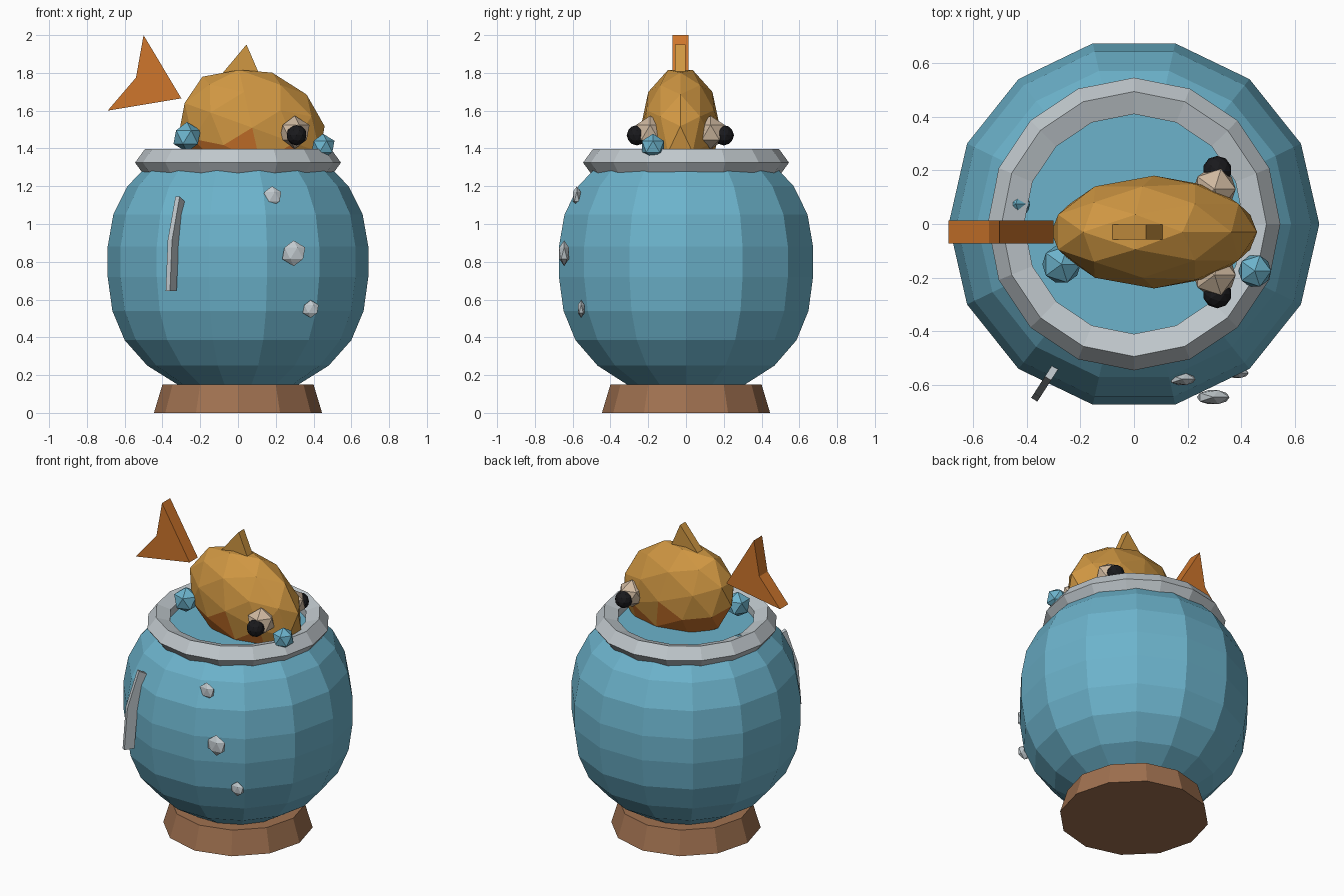
import bpy, bmesh
from math import cos, sin, pi, radians
from mathutils import Matrix, Vector

cube = bpy.data.objects.get("Cube")
if cube:
    bpy.data.objects.remove(cube, do_unlink=True)


def material(name, r, g, b):
    m = bpy.data.materials.new(name)
    m.use_nodes = True
    m.diffuse_color = (r, g, b, 1)
    bsdf = next(n for n in m.node_tree.nodes if n.type == 'BSDF_PRINCIPLED')
    bsdf.inputs["Base Color"].default_value = (r, g, b, 1)
    bsdf.inputs["Roughness"].default_value = 0.8
    return m


BLUE = material("water blue", 0.15, 0.45, 0.60)
GREY = material("pale grey", 0.53, 0.58, 0.61)
GOLD = material("gold", 0.63, 0.31, 0.055)
ORANGE = material("orange", 0.62, 0.18, 0.025)
WOOD = material("brown", 0.35, 0.165, 0.08)
CREAM = material("cream", 0.62, 0.48, 0.35)
BLACK = material("black", 0.01, 0.01, 0.012)


def finish(name, bm, *mats):
    bmesh.ops.recalc_face_normals(bm, faces=bm.faces)
    me = bpy.data.meshes.new(name)
    bm.to_mesh(me)
    bm.free()
    for m in mats:
        me.materials.append(m)
    ob = bpy.data.objects.new(name, me)
    bpy.context.collection.objects.link(ob)
    return ob


def loft(name, rings, mat, closed=False):
    """Join rings of points with quads; cap the ends unless closed."""
    bm = bmesh.new()
    loops = [[bm.verts.new(p) for p in ring] for ring in rings]
    n = len(loops[0])
    pairs = list(zip(loops, loops[1:]))
    if closed:
        pairs.append((loops[-1], loops[0]))
    else:
        bm.faces.new(loops[0])
        bm.faces.new(loops[-1])
    for a, b in pairs:
        for i in range(n):
            j = (i + 1) % n
            bm.faces.new((a[i], a[j], b[j], b[i]))
    return finish(name, bm, mat)


def lathe(name, profile, sides, mat, closed=False):
    rings = [[(r * cos(2 * pi * i / sides), r * sin(2 * pi * i / sides), z)
              for i in range(sides)] for r, z in profile]
    return loft(name, rings, mat, closed)


def plate(name, outline, y, thick, mat):
    """Extrude an (x, z) outline along y."""
    return loft(name, [[(x, y + s * thick / 2, z) for x, z in outline]
                       for s in (-1, 1)], mat)


def ball(name, centre, radii, mat, detail=1):
    bm = bmesh.new()
    bmesh.ops.create_icosphere(bm, subdivisions=detail, radius=1,
                               matrix=Matrix.Translation(centre) @ Matrix.Diagonal((*radii, 1)))
    return finish(name, bm, mat)


# Stand, bowl filled with water, and rim
lathe("stand", [(0.445, 0), (0.40, 0.15)], 12, WOOD)
lathe("bowl", [(0.32, 0.15), (0.48, 0.25), (0.60, 0.385), (0.665, 0.54), (0.69, 0.72),
               (0.69, 0.88), (0.66, 1.05), (0.585, 1.20), (0.47, 1.32)], 14, BLUE)
lathe("rim", [(0.47 + 0.075 * cos(2 * pi * k / 5), 1.325 + 0.075 * sin(2 * pi * k / 5))
              for k in range(5)], 16, GREY, closed=True)

# Fish body, nose tipped down, with an orange belly
MID_Y = -0.03
bm = bmesh.new()
bmesh.ops.create_icosphere(bm, subdivisions=2, radius=1)
low = {f.index for f in bm.faces if f.calc_center_median().z < -0.25}
bm.transform(Matrix.Translation((0.075, MID_Y, 1.51)) @ Matrix.Rotation(radians(20), 4, 'Y')
             @ Matrix.Diagonal((0.40, 0.21, 0.31, 1)))
for f in bm.faces:
    if f.index in low and f.calc_center_median().z < 1.45:
        f.material_index = 1
finish("fish_body", bm, GOLD, ORANGE)

# Fins
plate("tail_fin", [(-0.69, 1.60), (-0.30, 1.665), (-0.50, 2.0), (-0.54, 1.775)],
      MID_Y, 0.085, ORANGE)
plate("back_fin", [(-0.11, 1.765), (0.125, 1.765), (0.045, 1.95)], MID_Y, 0.055, GOLD)

# Eyes
for side, s in (("left", 1), ("right", -1)):
    ball(side + "_eye", (0.30, MID_Y + s * 0.16, 1.485), (0.088,) * 3, CREAM)
    ball(side + "_pupil", (0.31, MID_Y + s * 0.23, 1.47), (0.054,) * 3, BLACK, 2)

# Bubbles above the water
for i, (x, y, z, r) in enumerate([(-0.27, -0.15, 1.46, 0.08), (0.45, -0.175, 1.41, 0.068),
                                  (-0.44, 0.075, 1.335, 0.06)]):
    ball(f"bubble_{i + 1}", (x, y, z), (r, r, r), BLUE)

# Glints on the front of the glass
for i, (x, y, z, r) in enumerate([(0.18, -0.578, 1.145, 0.055), (0.295, -0.645, 0.845, 0.068),
                                  (0.385, -0.555, 0.55, 0.047)]):
    ball(f"glint_{i + 1}", (x, y, z), (r, r * 0.45, r), GREY)

# Bent strip of reflected light, standing out from the glass
out, across = Vector((-0.54, -0.84, 0)), Vector((0.84, -0.54, 0)) * 0.0135
start = Vector((-0.285, -0.52, 0))
rings = []
for s, z_in, z_out in [(0.095, 0.645, 0.645), (0.075, 0.90, 0.915), (0, 1.11, 1.145)]:
    a = start + out * s + Vector((0, 0, z_in))
    b = start + out * (s + 0.065) + Vector((0, 0, z_out))
    rings.append([a - across, a + across, b + across, b - across])
loft("reflection_strip", rings, GREY)
